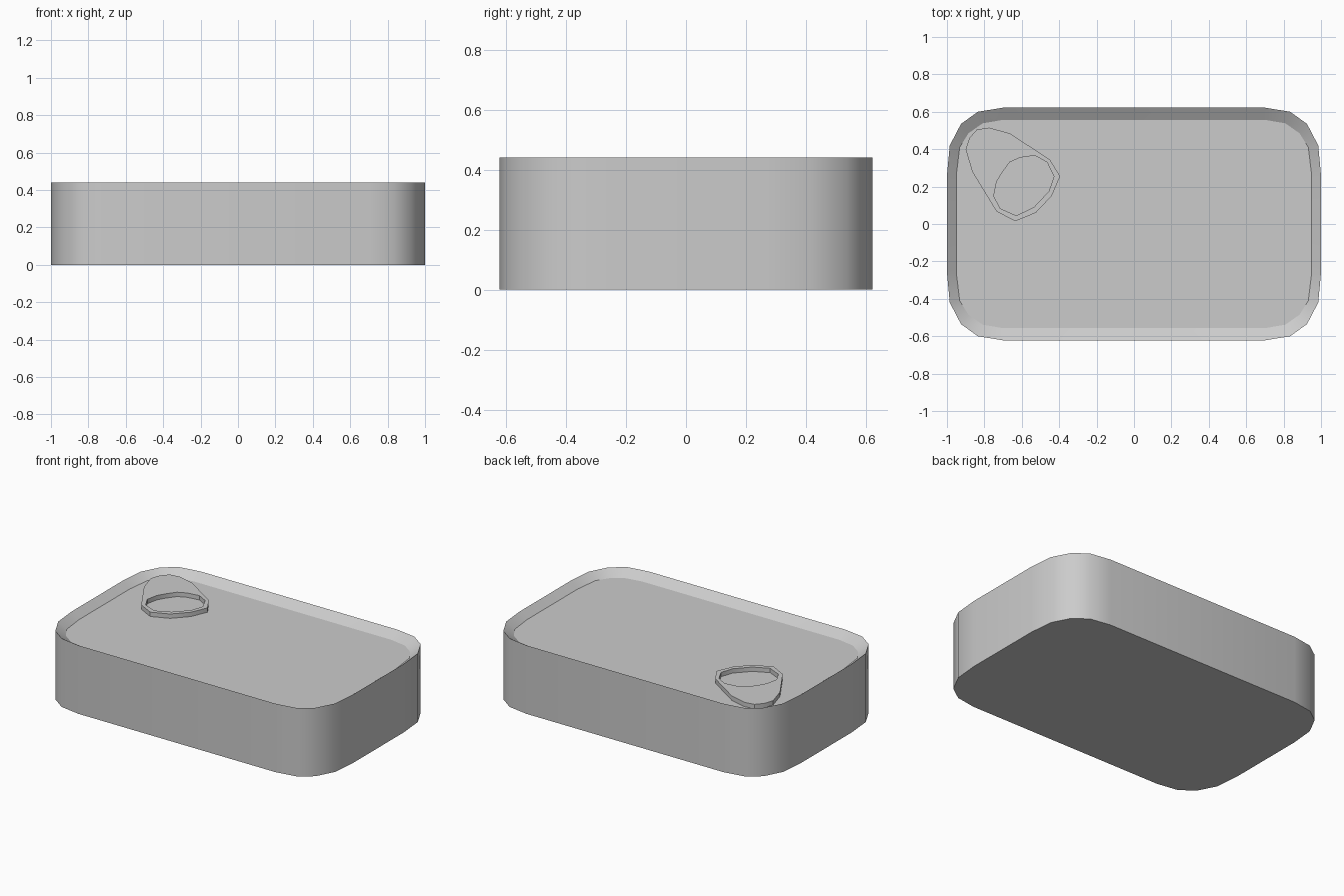
import bpy, bmesh, math

if "Cube" in bpy.data.objects:
    bpy.data.objects.remove(bpy.data.objects["Cube"])

# Quarter outlines of the can, from the right side round to the back
OUTER = [(1.0, .26), (.985, .42), (.925, .535), (.835, .60), (.70, .622)]
INNER = [(.95, .26), (.932, .41), (.885, .485), (.81, .538), (.70, .557)]


def full_loop(q):
    """Mirror a quarter outline into a closed counter-clockwise loop."""
    half = q + [(-x, y) for x, y in reversed(q)]
    return half + [(-x, -y) for x, y in half]


def smooth(obj):
    bpy.ops.object.select_all(action='DESELECT')
    obj.select_set(True)
    bpy.context.view_layer.objects.active = obj
    bpy.ops.object.shade_smooth_by_angle(angle=math.radians(30))


# Can body: base, side wall, sloped rim and sunken lid
def make_can():
    bm = bmesh.new()
    levels = [(OUTER, 0), (OUTER, .44), (INNER, .40)]
    loops = [[bm.verts.new((x, y, z)) for x, y in full_loop(q)] for q, z in levels]
    for a, b in zip(loops, loops[1:]):
        for i in range(len(a)):
            j = (i + 1) % len(a)
            bm.faces.new((a[i], a[j], b[j], b[i]))
    bm.faces.new(loops[0][::-1])
    bm.faces.new(loops[-1])
    mesh = bpy.data.meshes.new("can_body")
    bm.to_mesh(mesh)
    bm.free()
    obj = bpy.data.objects.new("can_body", mesh)
    bpy.context.collection.objects.link(obj)
    smooth(obj)


# Pull tab: filled outline with a finger hole, given thickness
TAB = [(-.90, .40), (-.88, .46), (-.84, .505), (-.775, .515), (-.665, .485),
       (-.45, .345), (-.395, .255), (-.44, .15), (-.525, .06), (-.635, .015),
       (-.735, .067), (-.865, .28)]
HOLE = [(-.53, .366), (-.465, .33), (-.428, .255), (-.455, .175), (-.535, .09),
        (-.63, .045), (-.715, .083), (-.75, .15), (-.735, .225), (-.705, .275),
        (-.665, .33), (-.61, .355)]


def make_tab():
    curve = bpy.data.curves.new("pull_tab", 'CURVE')
    curve.dimensions = '2D'
    curve.fill_mode = 'BOTH'
    curve.extrude = .014
    for pts in (TAB, HOLE):
        s = curve.splines.new('POLY')
        s.points.add(len(pts) - 1)
        for p, (x, y) in zip(s.points, pts):
            p.co = (x, y, 0, 1)
        s.use_cyclic_u = True
    obj = bpy.data.objects.new("pull_tab", curve)
    obj.location.z = .414
    bpy.context.collection.objects.link(obj)
    bpy.ops.object.select_all(action='DESELECT')
    obj.select_set(True)
    bpy.context.view_layer.objects.active = obj
    bpy.ops.object.convert(target='MESH')
    smooth(bpy.context.view_layer.objects.active)


make_can()
make_tab()
